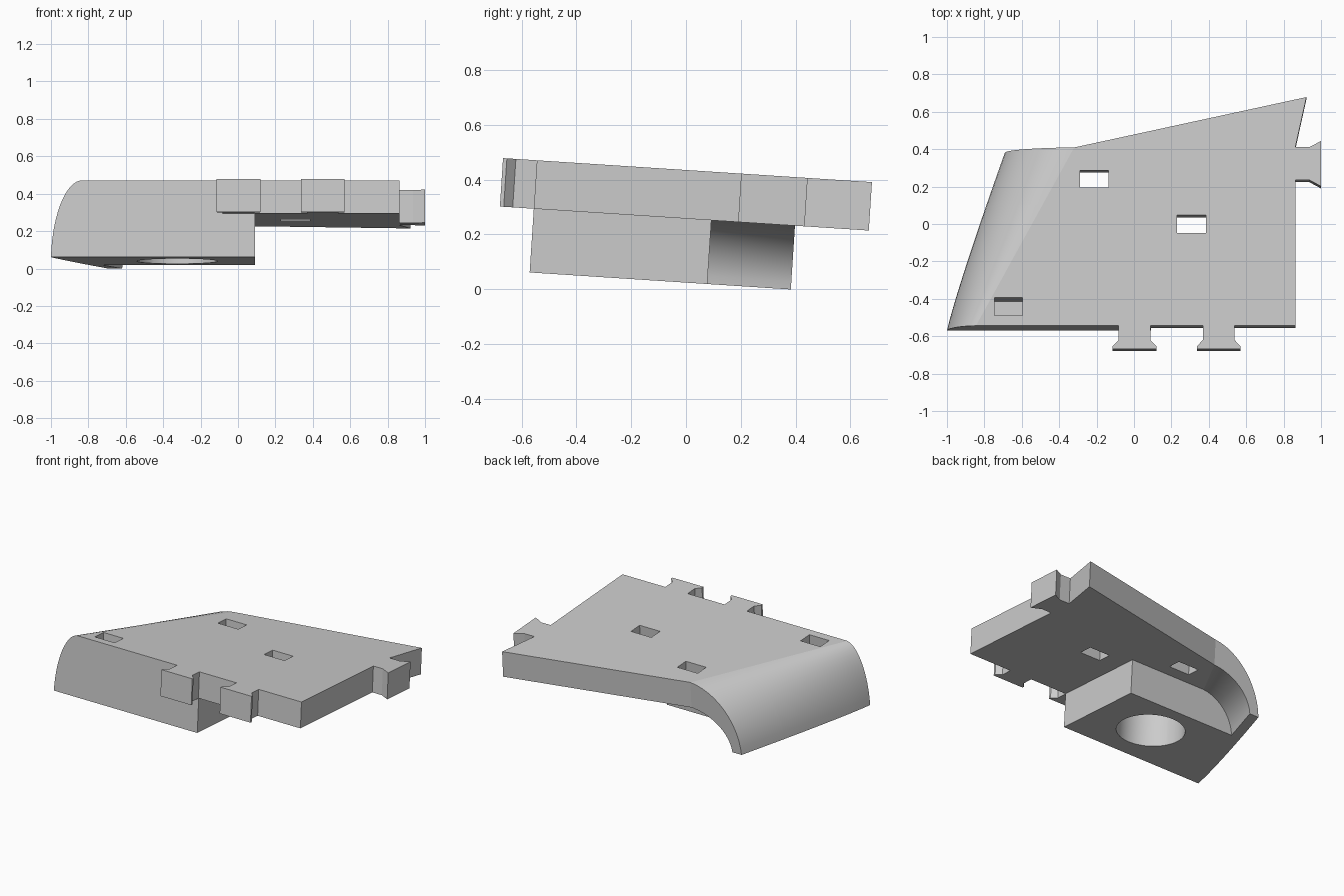
import bpy, bmesh
from math import sin, cos, pi, radians
from mathutils import Matrix

cube = bpy.data.objects.get("Cube")
if cube:
    bpy.data.objects.remove(cube, do_unlink=True)

THICK, DEPTH = 0.177, 0.41          # plate thickness, full height of the block
FRONT, BACK = -0.545, 0.41          # ends of the curved side
TILT = Matrix.Translation((0, 0, 0.435)) @ Matrix.Rotation(-0.065, 4, 'X')

grey = bpy.data.materials.new("plain_grey")
grey.use_nodes = True
grey.diffuse_color = (0.6, 0.6, 0.6, 1)
grey.node_tree.nodes["Principled BSDF"].inputs["Base Color"].default_value = (0.6, 0.6, 0.6, 1)


def make_object(name, bm):
    bmesh.ops.recalc_face_normals(bm, faces=bm.faces)
    mesh = bpy.data.meshes.new(name)
    bm.to_mesh(mesh)
    bm.free()
    mesh.materials.append(grey)
    obj = bpy.data.objects.new(name, mesh)
    bpy.context.collection.objects.link(obj)
    obj.matrix_world = TILT
    return obj


def loft(name, sections):
    """Skin a row of equal closed sections and cap both ends."""
    bm = bmesh.new()
    rings = [[bm.verts.new(p) for p in s] for s in sections]
    n = len(rings[0])
    for a, b in zip(rings, rings[1:]):
        for i in range(n):
            j = (i + 1) % n
            bm.faces.new((a[i], a[j], b[j], b[i]))
    bm.faces.new(rings[0])
    bm.faces.new(rings[-1])
    return make_object(name, bm)


def cut(obj, cutter):
    cutter.hide_render = True
    mod = obj.modifiers.new("cut", 'BOOLEAN')
    mod.operation, mod.solver, mod.object = 'DIFFERENCE', 'EXACT', cutter
    bpy.context.view_layer.update()
    bpy.context.view_layer.objects.active = obj
    bpy.ops.object.modifier_apply(modifier=mod.name)


def box(x0, x1, y0, y1, z0, z1):
    ends = [[(x0, y0, z), (x1, y0, z), (x1, y1, z), (x0, y1, z)] for z in (z0, z1)]
    return loft("slot_cutter", ends)


# Curved side: its section widens from front to back
def fold_x(t):
    return -0.845 + 0.525 * t


def rim_x(t):
    return -1 + 0.31 * t ** 1.1


def arc(x0, z0, x1, z1, y, steps=12):
    points = []
    for i in range(steps + 1):
        f = i / steps
        u = f * pi / 2
        sx = 0.88 * sin(u) + 0.12 * f
        sz = 0.88 * (1 - cos(u)) + 0.12 * f
        points.append((x0 + (x1 - x0) * sx, y, z0 + (z1 - z0) * sz))
    return points


def outer(t):
    return arc(fold_x(t), 0, rim_x(t), -DEPTH, FRONT + (BACK - FRONT) * t)


def block_section(t):
    y = FRONT + (BACK - FRONT) * t
    return outer(t) + [(0.09, y, -DEPTH), (0.09, y, -THICK), (fold_x(t), y, -THICK)]


def shell_section(t):
    y = FRONT + (BACK - FRONT) * t
    inner = arc(fold_x(t), -THICK, rim_x(t) + 0.07, -DEPTH, y)
    return outer(t) + inner[::-1]


# Flat plate with dovetail tabs
def front_tab(cx):
    half = [(0.085, FRONT), (0.085, -0.622), (0.117, -0.655), (0.117, -0.669)]
    left = [(cx - x, y) for x, y in half]
    right = [(cx + x, y) for x, y in reversed(half)]
    return left + right


side_tab = [(0.863, 0.237), (0.935, 0.237), (1, 0.202), (1, 0.445),
            (0.94, 0.413), (0.863, 0.413)]
outline = ([(fold_x(0), FRONT)] + front_tab(0.003) + front_tab(0.453)
           + [(0.863, FRONT)] + side_tab + [(0.922, 0.68), (fold_x(1), BACK)])
plate = loft("plate", [[(x, y, z) for x, y in outline] for z in (0, -THICK)])

# Thick block at the front and thin curved shell behind it
SPLIT = 0.68
block = loft("block", [block_section(SPLIT * i / 10) for i in range(11)])
shell = loft("curved_shell", [shell_section(SPLIT + (1 - SPLIT) * i / 5) for i in range(6)])

# Slots through the plate, the last one sinking into the block
slots = [box(-0.29, -0.135, 0.195, 0.287, -0.3, 0.1),
         box(0.23, 0.385, -0.047, 0.047, -0.3, 0.1),
         box(-0.745, -0.595, -0.49, -0.395, -0.31, 0.1)]
for s in slots:
    cut(plate, s)
cut(block, slots[2])

# Round socket in the underside of the block
bm = bmesh.new()
bmesh.ops.create_cone(bm, cap_ends=True, segments=48, radius1=0.215, radius2=0.215, depth=0.4,
                      matrix=Matrix.Translation((-0.325, -0.2, -THICK - 0.2)))
socket = make_object("socket_cutter", bm)
cut(block, socket)

for helper in slots + [socket]:
    bpy.data.objects.remove(helper, do_unlink=True)

for obj in (plate, block, shell):
    bpy.ops.object.select_all(action='DESELECT')
    obj.select_set(True)
    bpy.context.view_layer.objects.active = obj
    bpy.ops.object.shade_smooth_by_angle(angle=radians(20))
